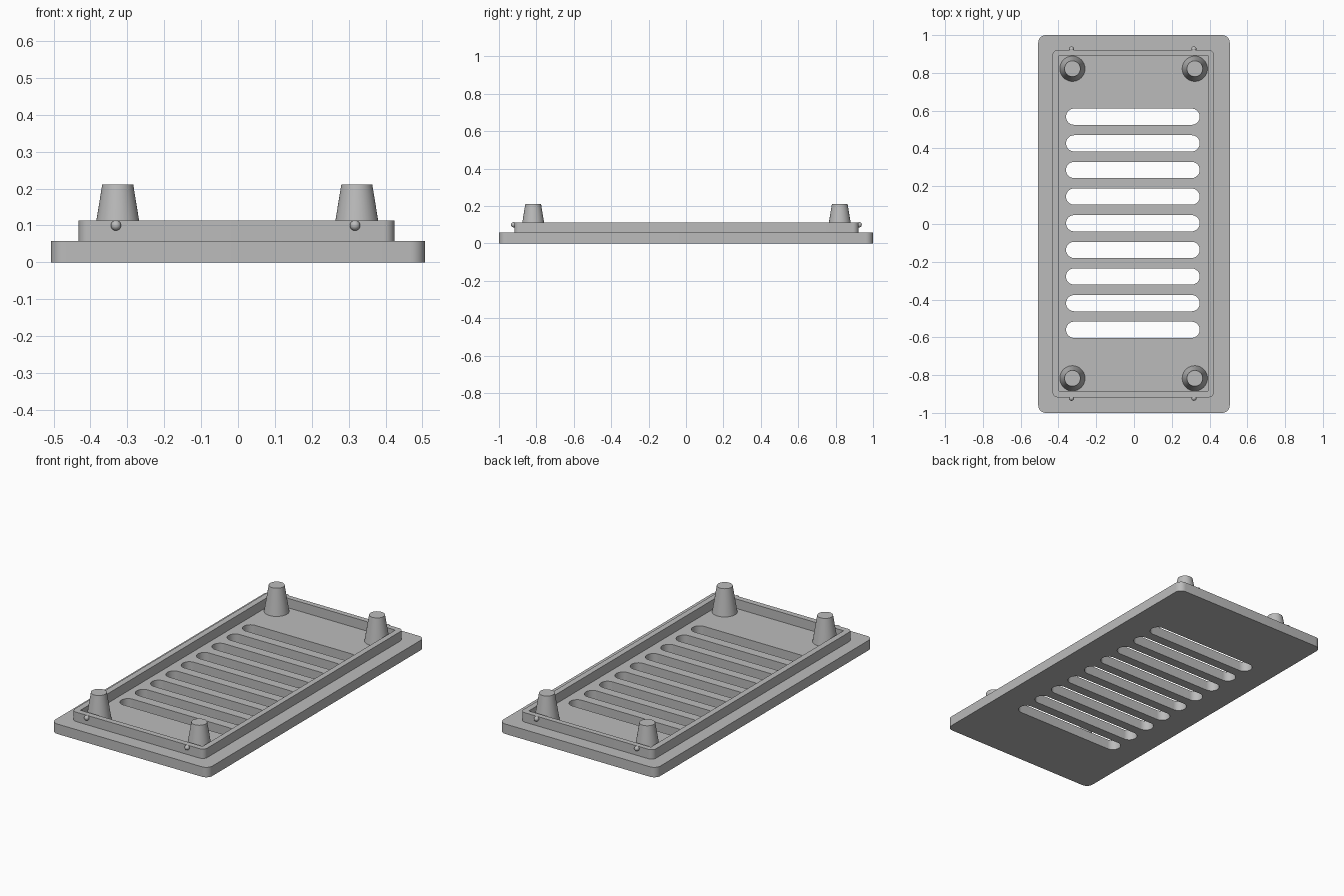
import bpy
import bmesh
from math import cos, sin, pi, radians
from mathutils import Vector

cube = bpy.data.objects.get("Cube")
if cube:
    bpy.data.objects.remove(cube, do_unlink=True)

grey = bpy.data.materials.new("plain grey")
grey.use_nodes = True
grey.diffuse_color = (0.5, 0.5, 0.5, 1)
grey.node_tree.nodes["Principled BSDF"].inputs["Base Color"].default_value = grey.diffuse_color


def finish(name, bm):
    bmesh.ops.recalc_face_normals(bm, faces=bm.faces)
    mesh = bpy.data.meshes.new(name)
    bm.to_mesh(mesh)
    bm.free()
    mesh.materials.append(grey)
    obj = bpy.data.objects.new(name, mesh)
    bpy.context.collection.objects.link(obj)
    bpy.ops.object.select_all(action="DESELECT")
    obj.select_set(True)
    bpy.context.view_layer.objects.active = obj
    bpy.ops.object.shade_smooth_by_angle(angle=radians(35))
    return obj


def rounded_rect(x0, x1, y0, y1, r, steps=8):
    """Outline of a rectangle with round corners (r = 0 gives sharp ones)."""
    corners = [(x1 - r, y1 - r), (x0 + r, y1 - r), (x0 + r, y0 + r), (x1 - r, y0 + r)]
    if r == 0:
        return corners
    points = []
    for i, (cx, cy) in enumerate(corners):
        for s in range(steps + 1):
            a = (i + s / steps) * pi / 2
            p = (cx + r * cos(a), cy + r * sin(a))
            if not points or (Vector(p) - Vector(points[-1])).length > 1e-4:
                points.append(p)
    if (Vector(points[0]) - Vector(points[-1])).length < 1e-4:
        points.pop()
    return points


def slab(name, outlines, z0, z1):
    """Extrude the first outline, with the other outlines as holes."""
    bm = bmesh.new()
    edges = []
    for points in outlines:
        verts = [bm.verts.new((x, y, z0)) for x, y in points]
        edges += [bm.edges.new((verts[i - 1], verts[i])) for i in range(len(verts))]
    bmesh.ops.triangle_fill(bm, edges=edges, use_beauty=True, normal=(0, 0, 1))
    grown = bmesh.ops.extrude_face_region(bm, geom=bm.faces[:], use_keep_orig=True)
    top = [g for g in grown["geom"] if isinstance(g, bmesh.types.BMVert)]
    bmesh.ops.translate(bm, verts=top, vec=(0, 0, z1 - z0))
    return finish(name, bm)


PLATE_TOP, RIM_TOP, PEG_TOP = 0.058, 0.113, 0.211

# Base plate with a row of vent slots
slots = [rounded_rect(-0.36, 0.348, y - 0.043, y + 0.043, 0.043)
         for y in (0.004 + 0.141 * i for i in range(-4, 5))]
slab("base_plate", [rounded_rect(-0.507, 0.507, -1, 1, 0.04)] + slots, 0, PLATE_TOP)

# Raised rim wall, round outside and square inside
slab("rim_wall", [rounded_rect(-0.432, 0.424, -0.918, 0.922, 0.03),
                  rounded_rect(-0.397, 0.391, -0.885, 0.891, 0)], PLATE_TOP, RIM_TOP)

# Tapered pegs in the corners, and snap bumps on the end walls
for end, peg_y, bump_y in (("front", -0.817, -0.922), ("back", 0.822, 0.926)):
    for side, peg_x, bump_x in (("right", -0.326, -0.331), ("left", 0.322, 0.317)):
        bm = bmesh.new()
        bmesh.ops.create_cone(bm, cap_ends=True, segments=40, radius1=0.067,
                              radius2=0.042, depth=PEG_TOP - PLATE_TOP)
        bmesh.ops.translate(bm, verts=bm.verts, vec=(peg_x, peg_y, (PEG_TOP + PLATE_TOP) / 2))
        finish(f"{end}_{side}_peg", bm)

        bm = bmesh.new()
        bmesh.ops.create_uvsphere(bm, u_segments=20, v_segments=12, radius=0.014)
        bmesh.ops.translate(bm, verts=bm.verts, vec=(bump_x, bump_y, 0.1))
        finish(f"{end}_{side}_bump", bm)
